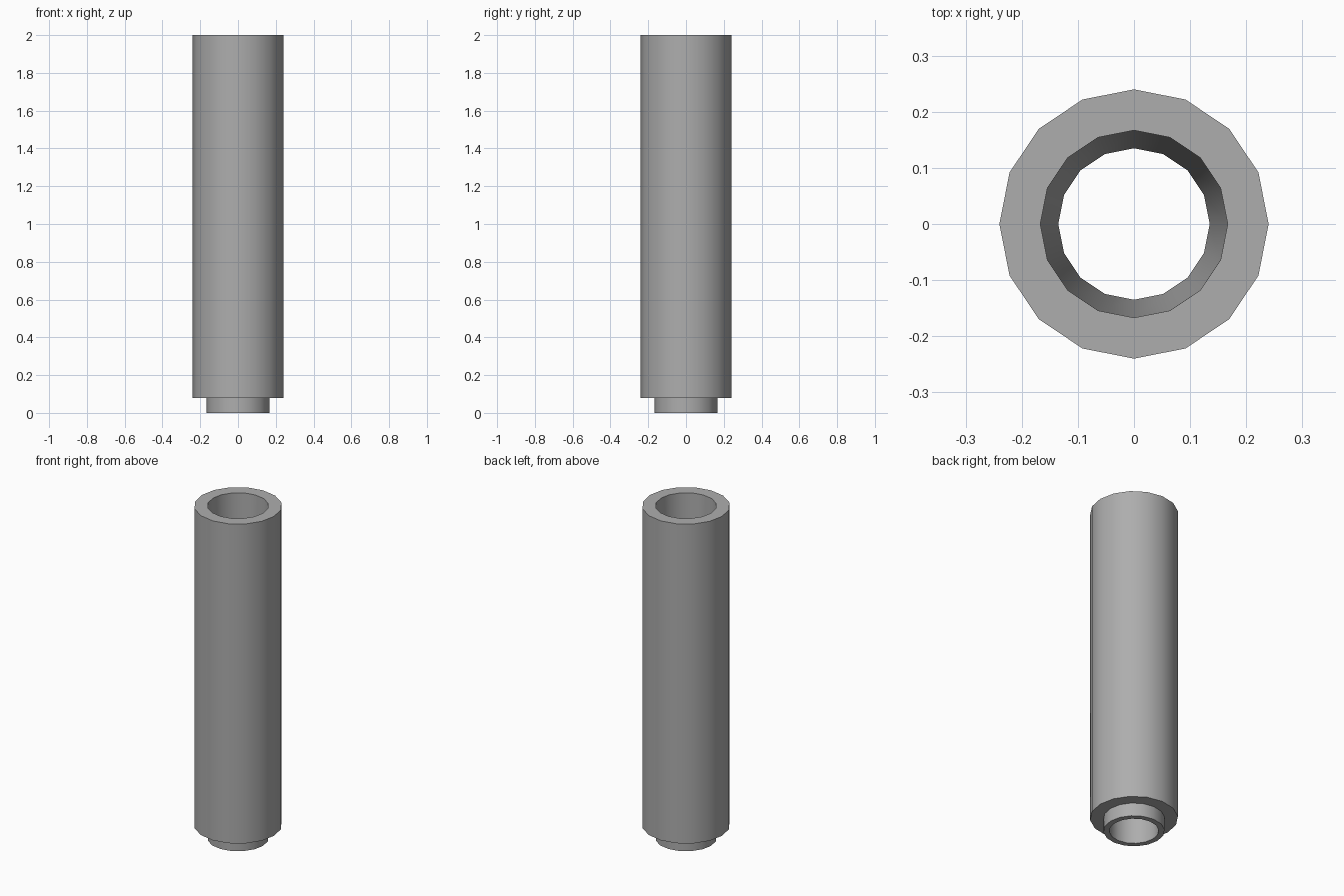
import bpy, bmesh, math

if "Cube" in bpy.data.objects:
    bpy.data.objects.remove(bpy.data.objects["Cube"])

SIDES = 16

# Closed wall cross-section (radius, height): spigot, shoulder, body, tapered bore
profile = [(0.135, 0.0), (0.167, 0.0), (0.167, 0.08),
           (0.24, 0.08), (0.24, 2.0), (0.167, 2.0)]

# Revolve the cross-section into a hollow tube
bm = bmesh.new()
rings = []
for r, z in profile:
    rings.append([bm.verts.new((r * math.cos(math.tau * i / SIDES),
                                r * math.sin(math.tau * i / SIDES), z))
                  for i in range(SIDES)])
for k, ring in enumerate(rings):
    above = rings[(k + 1) % len(rings)]
    for i in range(SIDES):
        j = (i + 1) % SIDES
        bm.faces.new((ring[i], ring[j], above[j], above[i]))
bmesh.ops.recalc_face_normals(bm, faces=bm.faces)

mesh = bpy.data.meshes.new("pipe_section")
bm.to_mesh(mesh)
bm.free()
pipe = bpy.data.objects.new("pipe_section", mesh)
bpy.context.collection.objects.link(pipe)

# Dark grey metal
metal = bpy.data.materials.new("dark_grey")
metal.diffuse_color = (0.42, 0.42, 0.42, 1.0)
metal.use_nodes = True
metal.node_tree.nodes["Principled BSDF"].inputs["Base Color"].default_value = metal.diffuse_color
mesh.materials.append(metal)

# Smooth round walls, sharp rims
bpy.context.view_layer.objects.active = pipe
pipe.select_set(True)
bpy.ops.object.shade_smooth_by_angle(angle=math.radians(30))
